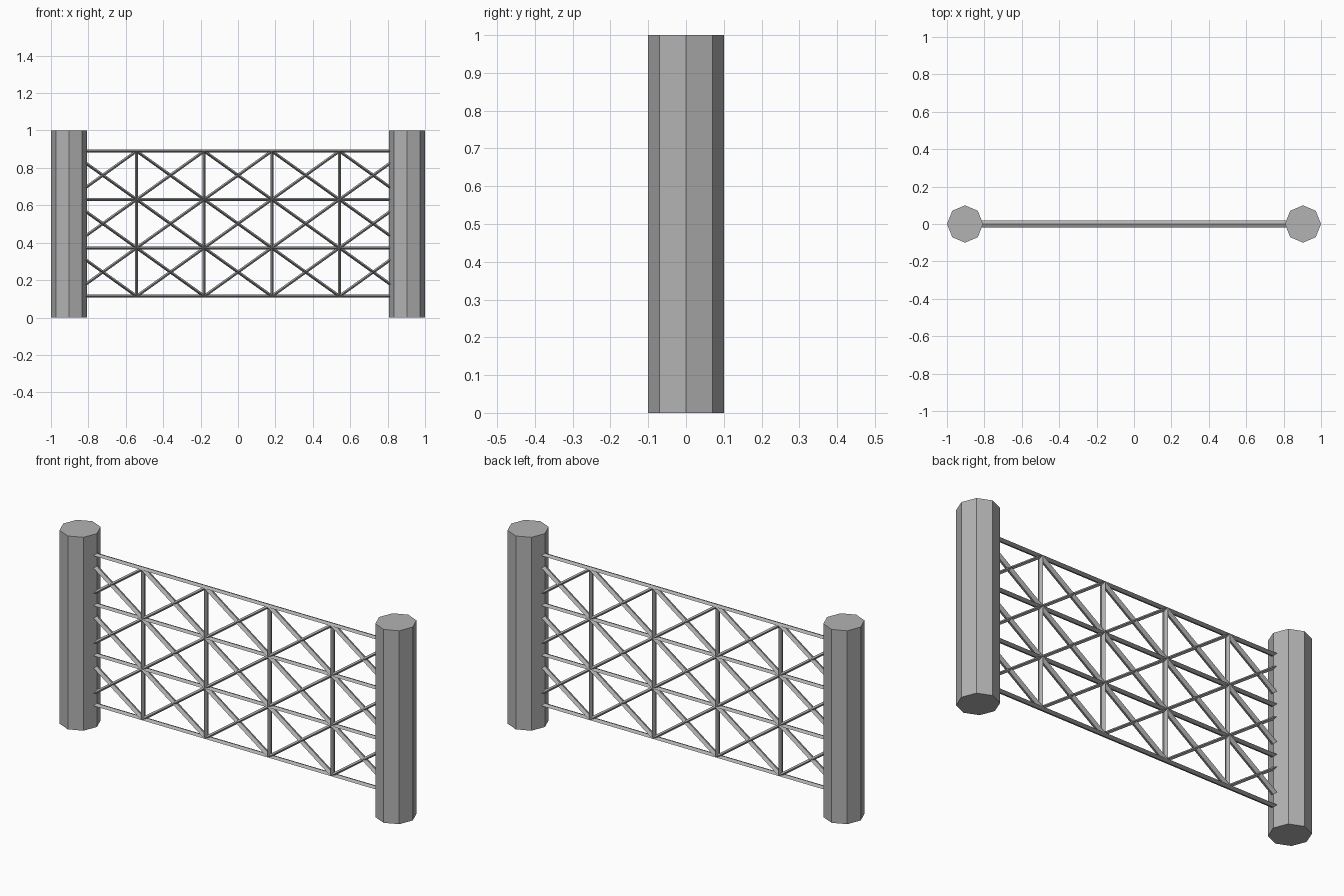
import bpy, bmesh, math
from mathutils import Matrix

cube = bpy.data.objects.get("Cube")
if cube:
    bpy.data.objects.remove(cube, do_unlink=True)

# One plain grey for the whole fence
grey = bpy.data.materials.new("steel_grey")
grey.use_nodes = True
colour = (0.45, 0.45, 0.45, 1)
grey.diffuse_color = colour
grey.node_tree.nodes["Principled BSDF"].inputs["Base Color"].default_value = colour

POST_X = 0.9035


def add_object(name, bm):
    mesh = bpy.data.meshes.new(name)
    bm.to_mesh(mesh)
    bm.free()
    mesh.materials.append(grey)
    obj = bpy.data.objects.new(name, mesh)
    bpy.context.collection.objects.link(obj)
    return obj


# Eight-sided posts, slightly narrower across the fence line
for name, side in (("left_post", 1), ("right_post", -1)):
    bm = bmesh.new()
    bmesh.ops.create_cone(bm, cap_ends=True, segments=8, radius1=0.1,
                          radius2=0.1, depth=1)
    bmesh.ops.scale(bm, vec=(0.965, 1, 1), verts=bm.verts)
    post = add_object(name, bm)
    post.location = (side * POST_X, 0, 0.5)

# Lattice panel: a grid of cells, each crossed by two diagonals
bm = bmesh.new()
bmesh.ops.create_grid(bm, x_segments=5, y_segments=3, size=1)
bmesh.ops.scale(bm, vec=(POST_X, 0.388, 1), verts=bm.verts)
bmesh.ops.poke(bm, faces=bm.faces[:])
lattice = add_object("lattice_panel", bm)
lattice.location = (0, 0, 0.502)
lattice.rotation_euler = (math.radians(90), 0, 0)
lattice.scale = (1, 1, 2.25)

# Turn every edge into a diamond-section bar
bars = lattice.modifiers.new("bars", 'WIREFRAME')
bars.thickness = 0.016
bars.offset = 0
bars.use_even_offset = True
bars.use_boundary = True
bars.use_replace = True
